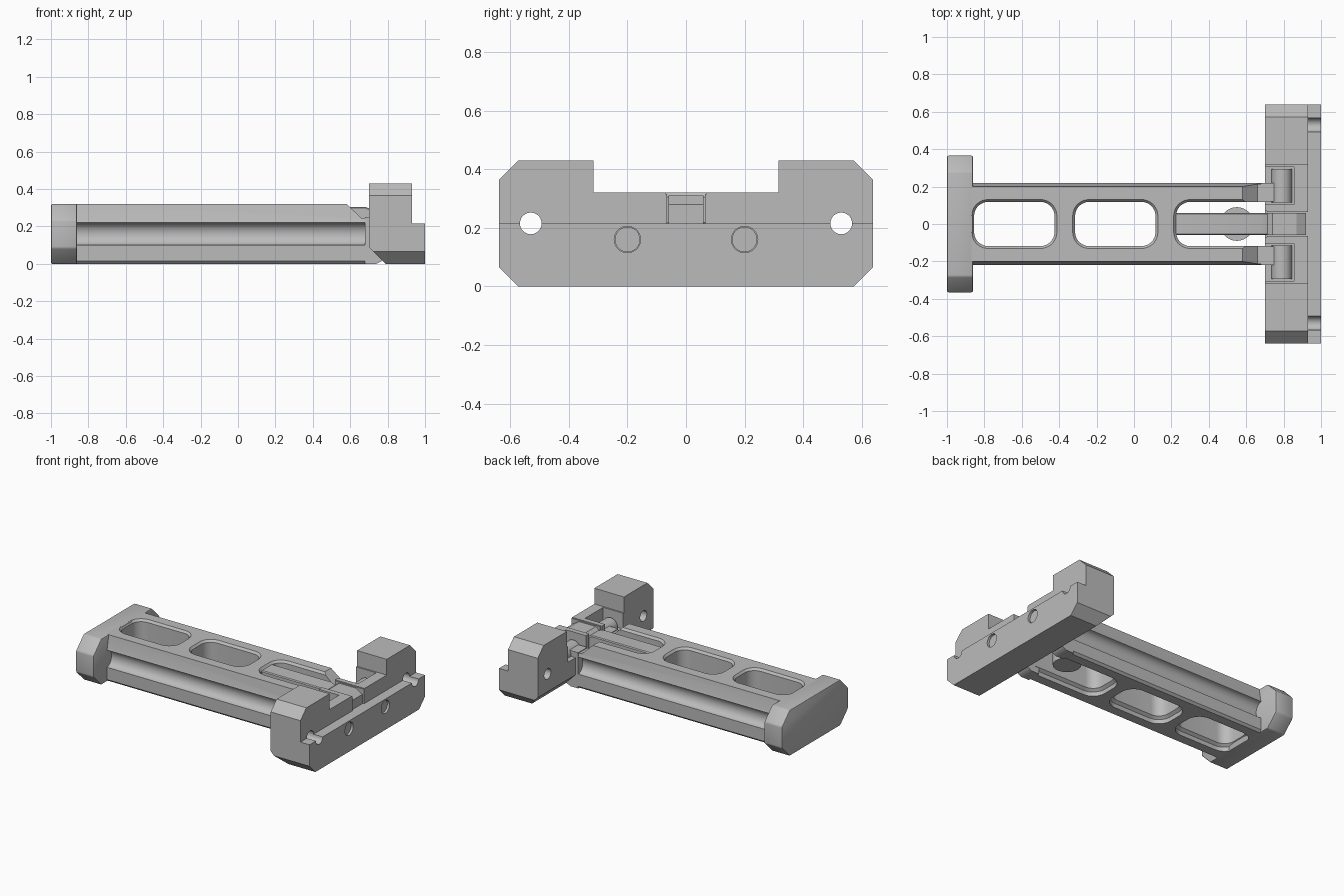
import bpy, bmesh
from math import sin, cos, pi, radians

if "Cube" in bpy.data.objects:
    bpy.data.objects.remove(bpy.data.objects["Cube"])

grey = bpy.data.materials.new("plain_grey")
grey.use_nodes = True
colour = (0.5, 0.5, 0.5, 1)
grey.diffuse_color = colour
grey.node_tree.nodes["Principled BSDF"].inputs["Base Color"].default_value = colour


def loft(name, rings):
    """Closed solid skinned through equal-length rings of 3D points."""
    bm = bmesh.new()
    loops = [[bm.verts.new(p) for p in ring] for ring in rings]
    n = len(loops[0])
    for a, b in zip(loops, loops[1:]):
        for i in range(n):
            j = (i + 1) % n
            bm.faces.new((a[i], a[j], b[j], b[i]))
    bm.faces.new(loops[0])
    bm.faces.new(loops[-1])
    bmesh.ops.recalc_face_normals(bm, faces=bm.faces)
    mesh = bpy.data.meshes.new(name)
    bm.to_mesh(mesh)
    bm.free()
    mesh.materials.append(grey)
    obj = bpy.data.objects.new(name, mesh)
    bpy.context.collection.objects.link(obj)
    return obj


def prism(name, pts, axis, lo, hi):
    """Extrude a profile: axis x takes (y, z), y takes (x, z), z takes (x, y)."""
    place = {"x": lambda p, t: (t, *p), "y": lambda p, t: (p[0], t, p[1]),
             "z": lambda p, t: (*p, t)}[axis]
    return loft(name, [[place(p, t) for p in pts] for t in (lo, hi)])


def box(name, x, y, z):
    return prism(name, [(x[0], y[0]), (x[1], y[0]), (x[1], y[1]), (x[0], y[1])], "z", *z)


def circle(a, b, r, n=40):
    return [(a + r * cos(2 * pi * i / n), b + r * sin(2 * pi * i / n)) for i in range(n)]


def octagon(hy, h, c):
    return [(-hy + c, 0), (hy - c, 0), (hy, c), (hy, h - c),
            (hy - c, h), (c - hy, h), (-hy, h - c), (-hy, c)]


def rounded(x0, x1, hy, r, steps=8):
    pts = []
    for k, (cx, cy) in enumerate([(x1 - r, hy - r), (x0 + r, hy - r),
                                  (x0 + r, r - hy), (x1 - r, r - hy)]):
        for i in range(steps + 1):
            a = (k + i / steps) * pi / 2
            pts.append((cx + r * cos(a), cy + r * sin(a)))
    return pts


def bake(obj):
    dg = bpy.context.evaluated_depsgraph_get()
    mesh = bpy.data.meshes.new_from_object(obj.evaluated_get(dg))
    obj.modifiers.clear()
    obj.data = mesh


def cut(obj, cutter):
    mod = obj.modifiers.new("cut", "BOOLEAN")
    mod.operation, mod.solver, mod.object = "DIFFERENCE", "EXACT", cutter
    bake(obj)
    bpy.data.objects.remove(cutter)


def bevel(obj, width, segments=2):
    mod = obj.modifiers.new("bevel", "BEVEL")
    mod.width, mod.segments = width, segments
    bake(obj)


# End plate with chamfered corners
plate = prism("end_plate", octagon(0.365, 0.32, 0.085), "x", -1, -0.86)
bevel(plate, 0.008)

# Long body: slanted sides with a rounded groove along each
side = [(0.205, 0), (0.22, 0.015), (0.22, 0.1)]
side += [(0.22 - 0.05 * sin(a), 0.16 - 0.06 * cos(a)) for a in
         [pi * i / 12 for i in range(1, 12)]]
side += [(0.22, 0.22), (0.215, 0.235), (0.2, 0.32)]
body = prism("body", side + [(-y, z) for y, z in reversed(side)], "x", -0.88, 0.71)

# Three windows with flared rims, the last one open at the hinge end
for x0, x1 in ((-0.855, -0.425), (-0.315, 0.115), (0.225, 1.1)):
    rings = []
    for z, grow in ((-0.02, 0.02), (0.03, 0.02), (0.045, 0), (0.305, 0), (0.34, 0.03)):
        rings.append([(x, y, z) for x, y in
                      rounded(x0 - grow, x1 + grow, 0.118 + grow, 0.075 + grow)])
    cut(body, loft("window_cutter", rings))

# Sloping step down toward the hinge
cut(body, prism("step_cutter", [(0.58, 0.32), (0.66, 0.245), (0.9, 0.245),
                                (0.9, 0.4), (0.58, 0.4)], "y", -0.5, 0.5))

# Cross bracket with low foot, chamfered ends and raised blocks
bracket = prism("cross_bracket", octagon(0.638, 0.43, 0.065), "x", 0.7, 1)
cut(bracket, box("foot_cutter", (0.93, 1.1), (-1, 1), (0.215, 1)))
cut(bracket, box("saddle_cutter", (0.6, 1.1), (-0.315, 0.315), (0.32, 1)))
cut(bracket, box("latch_slot_cutter", (0.6, 1.1), (-0.07, 0.07), (0.215, 1)))
cut(bracket, prism("under_chamfer_cutter", [(0.6, 0.19), (0.6, -0.1), (0.89, -0.1)],
                   "y", -1, 1))
for s in (-1, 1):
    ys = sorted((s * 0.105, s * 0.305))
    cut(bracket, box("pocket_cutter", (0.6, 0.855), ys, (0.21, 1)))
    cut(bracket, prism("bolt_hole_cutter", circle(s * 0.53, 0.215, 0.037), "x", 0.6, 1.1))
    cut(bracket, prism("pin_hole_cutter", circle(s * 0.2, 0.16, 0.045), "x", 0.9, 1.1))

# Hinge lugs, barrels and pins on both sides
for s, label in ((1, "left"), (-1, "right")):
    ys = sorted((s * 0.12, s * 0.22))
    prism(label + "_lug", [(0.68, 0), (0.74, 0), (0.77, 0.015), (0.79, 0.04),
                           (0.84, 0.1), (0.84, 0.2), (0.8, 0.25), (0.68, 0.25)], "y", *ys)
    ys = sorted((s * 0.115, s * 0.295))
    prism(label + "_barrel", circle(0.79, 0.215, 0.055), "y", *ys)
    prism(label + "_pin", circle(s * 0.2, 0.16, 0.043), "x", 0.84, 0.985)
    ys = sorted((s * 0.065, s * 0.1))
    box(label + "_latch_cheek", (0.71, 0.93), ys, (0.16, 0.315))

# Spring latch arm with its round push button
arm = prism("latch_arm", [(0.2, 0.2), (0.72, 0.2), (0.72, 0.29), (0.68, 0.305), (0.2, 0.305)],
            "y", -0.06, 0.06)
bevel(arm, 0.006, 1)
prism("push_button", circle(0.55, 0, 0.09), "z", 0.06, 0.22)
prism("latch_hook", [(0.7, 0.18), (0.92, 0.18), (0.92, 0.28), (0.87, 0.31),
                     (0.74, 0.31), (0.7, 0.28)], "y", -0.06, 0.06)

# Smooth curved areas, keep corners crisp
bpy.ops.object.select_all(action="DESELECT")
for obj in bpy.context.collection.objects:
    if obj.type == "MESH" and grey.name in obj.data.materials:
        obj.select_set(True)
        bpy.context.view_layer.objects.active = obj
bpy.ops.object.shade_smooth_by_angle(angle=radians(28))
